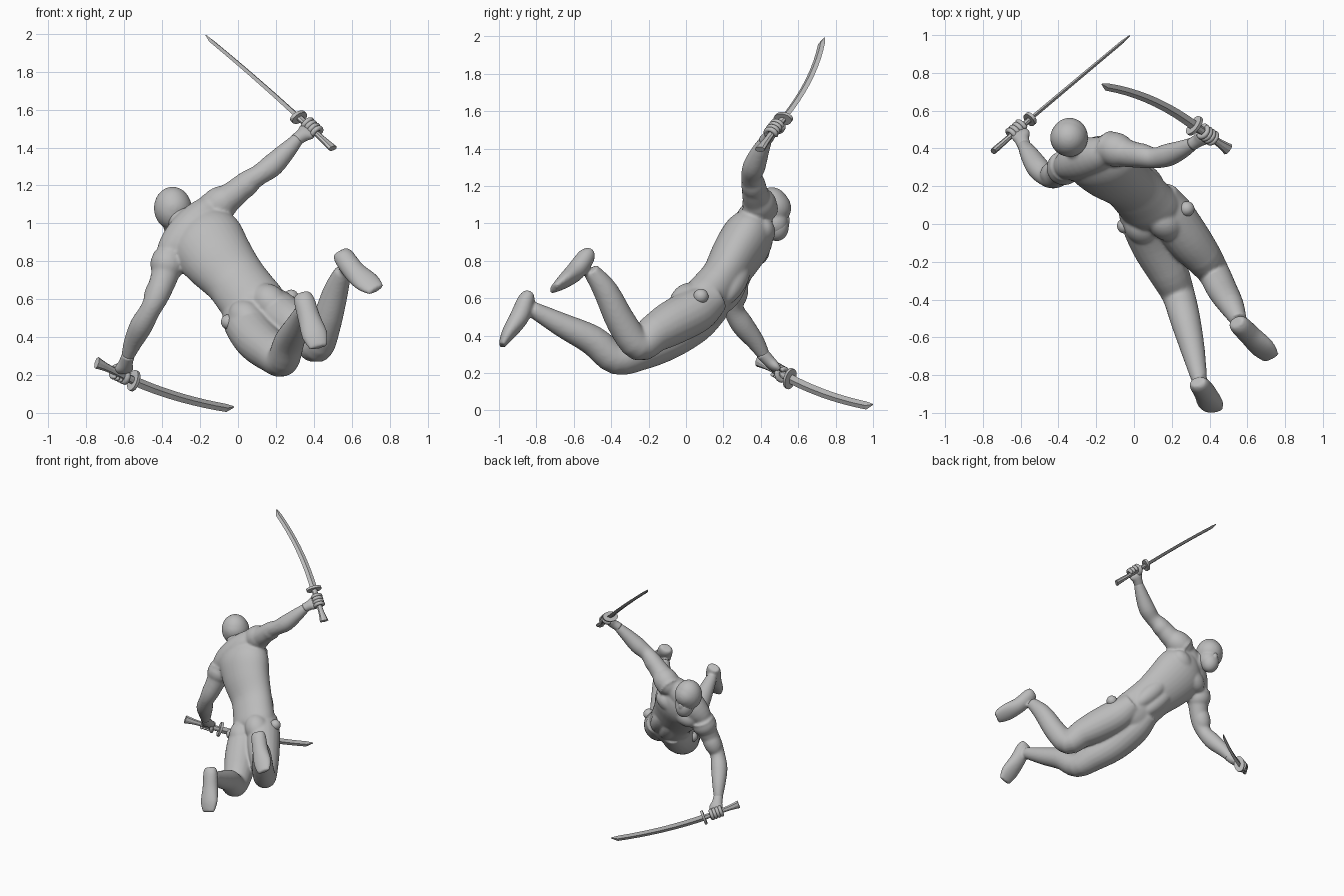
import bpy, bmesh
from math import cos, sin, pi, radians
from mathutils import Vector, Matrix

cube = bpy.data.objects.get("Cube")
if cube:
    bpy.data.objects.remove(cube, do_unlink=True)

grey = bpy.data.materials.new("plain_grey")
grey.use_nodes = True
COLOUR = (.5, .5, .5, 1)
grey.diffuse_color = COLOUR
for node in grey.node_tree.nodes:
    if node.type == 'BSDF_PRINCIPLED':
        node.inputs["Base Color"].default_value = COLOUR

X_AXIS, Y_AXIS = Vector((1, 0, 0)), Vector((0, 1, 0))


def curve_points(points, steps):
    """Smooth curve through (x, y, z, side radius, depth radius) points."""
    q = [Vector(p) for p in points]
    q = [q[0] * 2 - q[1]] + q + [q[-1] * 2 - q[-2]]
    out = []
    for a, b, c, d in zip(q, q[1:], q[2:], q[3:]):
        for i in range(steps):
            t = i / steps
            out.append((b * 2 + (c - a) * t + (a * 2 - b * 5 + c * 4 - d) * t ** 2
                        + (b * 3 - a - c * 3 + d) * t ** 3) * .5)
    return out + [q[-2]]


def loft(bm, points, side, sides=20, steps=4):
    """Sweep an oval section along a curve and cap both ends."""
    # a single radius stands for a round section
    points = [tuple(p) + (p[-1],) if len(p) == 4 else tuple(p) for p in points]
    path = curve_points(points, steps)
    rings = []
    for i, p in enumerate(path):
        before, after = path[max(i - 1, 0)], path[min(i + 1, len(path) - 1)]
        t = (Vector(after[:3]) - Vector(before[:3])).normalized()
        s = (side - t * side.dot(t)).normalized()
        d = t.cross(s)
        centre = Vector(p[:3])
        rings.append([bm.verts.new(centre + s * p[3] * cos(2 * pi * k / sides)
                                   + d * p[4] * sin(2 * pi * k / sides))
                      for k in range(sides)])
    for lower, upper in zip(rings, rings[1:]):
        for k in range(sides):
            j = (k + 1) % sides
            bm.faces.new((lower[k], lower[j], upper[j], upper[k]))
    bm.faces.new(rings[0][::-1])
    bm.faces.new(rings[-1])


def blob(bm, a, b, radius):
    """Ellipsoid stretched from a to b."""
    a, b = Vector(a), Vector(b)
    turn = (b - a).to_track_quat('Z', 'Y').to_matrix().to_4x4()
    size = Matrix.Diagonal((radius, radius, (b - a).length / 2, 1))
    bmesh.ops.create_uvsphere(bm, u_segments=24, v_segments=16, radius=1,
                              matrix=Matrix.Translation((a + b) / 2) @ turn @ size)


def finish(bm, name, smooth=True):
    bmesh.ops.recalc_face_normals(bm, faces=bm.faces)
    mesh = bpy.data.meshes.new(name)
    bm.to_mesh(mesh)
    bm.free()
    mesh.materials.append(grey)
    for poly in mesh.polygons:
        poly.use_smooth = smooth
    ob = bpy.data.objects.new(name, mesh)
    bpy.context.collection.objects.link(ob)
    return ob


def fuse(ob, voxel, rounds):
    """Melt overlapping forms into one sculpted skin."""
    remesh = ob.modifiers.new("Fuse", 'REMESH')
    remesh.mode = 'VOXEL'
    remesh.voxel_size = voxel
    remesh.use_smooth_shade = True
    soften = ob.modifiers.new("Soften", 'SMOOTH')
    soften.iterations = rounds


# Torso, with its own up, side and front directions
up = Vector((-.58, .42, .70)).normalized()
side = Vector((.81, .17, .565)).normalized()
front = up.cross(side)
chest = Vector((-.2, .33, .93))
body = bmesh.new()
loft(body, [(.13, .01, .5, .11, .08), (.1, .07, .55, .165, .125), (.04, .14, .63, .165, .125),
            (-.02, .2, .71, .165, .12), (-.11, .265, .82, .19, .135), (-.175, .325, .915, .2, .14),
            (-.22, .36, .975, .16, .115), (-.255, .38, 1.01, .09, .07)], side, 32)
# Shoulder girdle
blob(body, (-.1, .4, 1.13), (-.41, .29, .795), .105)
for s in (-1, 1):
    pec = chest + front * .07 + side * s * .085
    blob(body, pec - side * .1, pec + side * .1, .07)
    lat = chest + side * s * .12 - up * .1
    blob(body, lat - up * .16, lat + up * .16, .075)
    belly = Vector((0, .2, .7)) + front * .06 + side * s * .04
    blob(body, belly - up * .18, belly + up * .14, .07)
    glute = Vector((.11, .015, .53)) - front * .025 + side * s * .075
    blob(body, glute - up * .12, glute + up * .11, .09)

# Neck
loft(body, [(-.25, .37, .97, .09), (-.3, .41, 1.015, .072), (-.34, .45, 1.07, .066)], side)

# Raised left arm and lowered right arm
ARM_RADII = (.09, .074, .063, .055, .061, .049, .033)
left_arm = [(-.15, .41, 1.065), (-.04, .375, 1.14), (.05, .36, 1.215), (.11, .35, 1.255),
            (.18, .365, 1.305), (.255, .395, 1.38), (.32, .43, 1.45)]
right_arm = [(-.36, .31, .83), (-.385, .28, .73), (-.425, .25, .62), (-.465, .255, .54),
             (-.51, .3, .46), (-.555, .37, .37), (-.585, .42, .29)]
for joints in (left_arm, right_arm):
    loft(body, [p + (r,) for p, r in zip(joints, ARM_RADII)], Y_AXIS)
    a, b, c = (Vector(joints[i]) for i in (0, 1, 3))
    blob(body, a + (a - b) * .4, b + (b - a) * .3, .092)
    blob(body, b, c, .066)

# Bent legs, each rooted inside the pelvis
left_leg = [(.14, .16, .61, .085), (.19, .06, .54, .12), (.28, -.07, .47, .12),
            (.36, -.17, .41, .103), (.42, -.255, .35, .085), (.465, -.345, .47, .08),
            (.515, -.43, .64, .067), (.555, -.51, .75, .044)]
right_leg = [(-.0, .17, .57, .085), (.04, .05, .485, .12), (.1, -.1, .39, .12),
             (.18, -.25, .32, .108), (.235, -.375, .28, .088), (.27, -.5, .375, .081),
             (.31, -.66, .455, .065), (.345, -.82, .54, .043)]
for leg in (left_leg, right_leg):
    loft(body, leg, X_AXIS)
    knee = Vector(leg[4][:3])
    blob(body, knee - Vector((0, .06, .05)), knee + Vector((0, .06, .07)), .08)

# Feet, heel to toe
loft(body, [(.54, -.52, .85, .045, .03), (.56, -.535, .82, .056, .048),
            (.615, -.59, .745, .06, .052), (.68, -.655, .69, .069, .038),
            (.73, -.71, .65, .05, .018)], Vector((.8, .38, .44)))
loft(body, [(.335, -.835, .625, .045, .03), (.35, -.855, .59, .056, .046),
            (.375, -.89, .5, .06, .052), (.405, -.95, .41, .069, .038),
            (.425, -.985, .345, .05, .018)], Vector((.96, .12, .23)))
fuse(finish(body, "body"), .0085, 10)

# Hip knots
for name, spot in (("left_hip_knot", (.28, .08, .61)), ("right_hip_knot", (-.05, -.01, .48))):
    bm = bmesh.new()
    spot = Vector(spot)
    blob(bm, spot - X_AXIS * .04, spot + X_AXIS * .04, .04)
    finish(bm, name)

# Hooded head with brow
bm = bmesh.new()
blob(bm, (-.34, .45, .965), (-.348, .462, 1.193), .1)
blob(bm, (-.34, .355, 1.09), (-.342, .562, 1.075), .098)
blob(bm, (-.33, .46, 1.08), (-.315, .485, .925), .074)
blob(bm, (-.4, .53, 1.065), (-.28, .535, 1.07), .024)
fuse(finish(bm, "hood"), .007, 10)

# Face mask with nose ridge
bm = bmesh.new()
blob(bm, (-.335, .475, 1.07), (-.318, .49, .905), .068)
blob(bm, (-.335, .53, 1.055), (-.328, .54, .985), .02)
fuse(finish(bm, "face_mask"), .006, 8)


def hand(name, grip, wrist, axis, turn):
    """Closed fist: palm, four curled fingers and a thumb round a handle."""
    grip, wrist = Vector(grip), Vector(wrist)
    axis = axis.normalized()
    out = wrist - grip
    out = (out - axis * out.dot(axis)).normalized()
    across = axis.cross(out) * turn
    bm = bmesh.new()
    knuckle = grip + out * .022
    loft(bm, [(*(wrist + (wrist - grip) * .2), .034, .034),
              (*wrist.lerp(knuckle, .35), .038, .032),
              (*wrist.lerp(knuckle, .75), .05, .028), (*knuckle, .046, .02)], axis)

    def digit(centre, start, end, slide, radius):
        angles = [radians(start + (end - start) * i / 6) for i in range(7)]
        loft(bm, [(*(centre + axis * slide * i / 6
                     + (out * cos(t) + across * sin(t)) * .031),
                   radius * (.6 if i == 6 else 1)) for i, t in enumerate(angles)],
             axis, 10, 2)

    for k in range(4):
        digit(grip + axis * (k - 1.5) * .024, 10, 250, 0, .0135)
    digit(grip + axis * .02, -10, -150, .025, .015)
    finish(bm, name)


def sword(name, pommel, guard, middle, tip, edge):
    """Curved blade, oval guard and flared handle."""
    pommel, guard, middle, tip = map(Vector, (pommel, guard, middle, tip))
    edge = Vector(edge).normalized()
    axis = (guard - pommel).normalized()
    bm = bmesh.new()
    loft(bm, [(*pommel, .033, .017), (*pommel.lerp(guard, .15), .026, .017),
              (*pommel.lerp(guard, .4), .02, .015), (*guard, .022, .015)], edge, 8, 2)
    finish(bm, name + "_handle", False)
    bm = bmesh.new()
    loft(bm, [(*(guard - axis * .009), .058, .038), (*(guard + axis * .009), .058, .038)],
         edge, 20, 1)
    finish(bm, name + "_guard", False)
    # even arc from the guard through the middle to a slanted tip
    pull = middle * 2 - (guard + tip) * .5
    bm = bmesh.new()
    points = []
    for i in range(10):
        t = i / 9.6
        arc = guard * (1 - t) ** 2 + pull * 2 * t * (1 - t) + tip * t * t
        points.append((*arc, .026 - .005 * t, .0105 - .002 * t))
    points.append((*(tip + edge * .012), .004, .003))
    loft(bm, points, edge, 4, 1)
    finish(bm, name + "_blade", False)
    return axis


# Swords and the hands that hold them
axis = sword("left_sword", (.5, .395, 1.395), (.32, .52, 1.56), (.08, .66, 1.775),
             (-.175, .73, 1.99), (.56, .95, .18))
hand("left_hand", (.39, .472, 1.5), (.32, .43, 1.45), axis, 1)
axis = sword("right_sword", (-.745, .385, .265), (-.55, .555, .17), (-.3, .765, .08),
             (-.025, .995, .02), (.2, .2, .95))
hand("right_hand", (-.62, .495, .205), (-.585, .42, .29), axis, -1)
